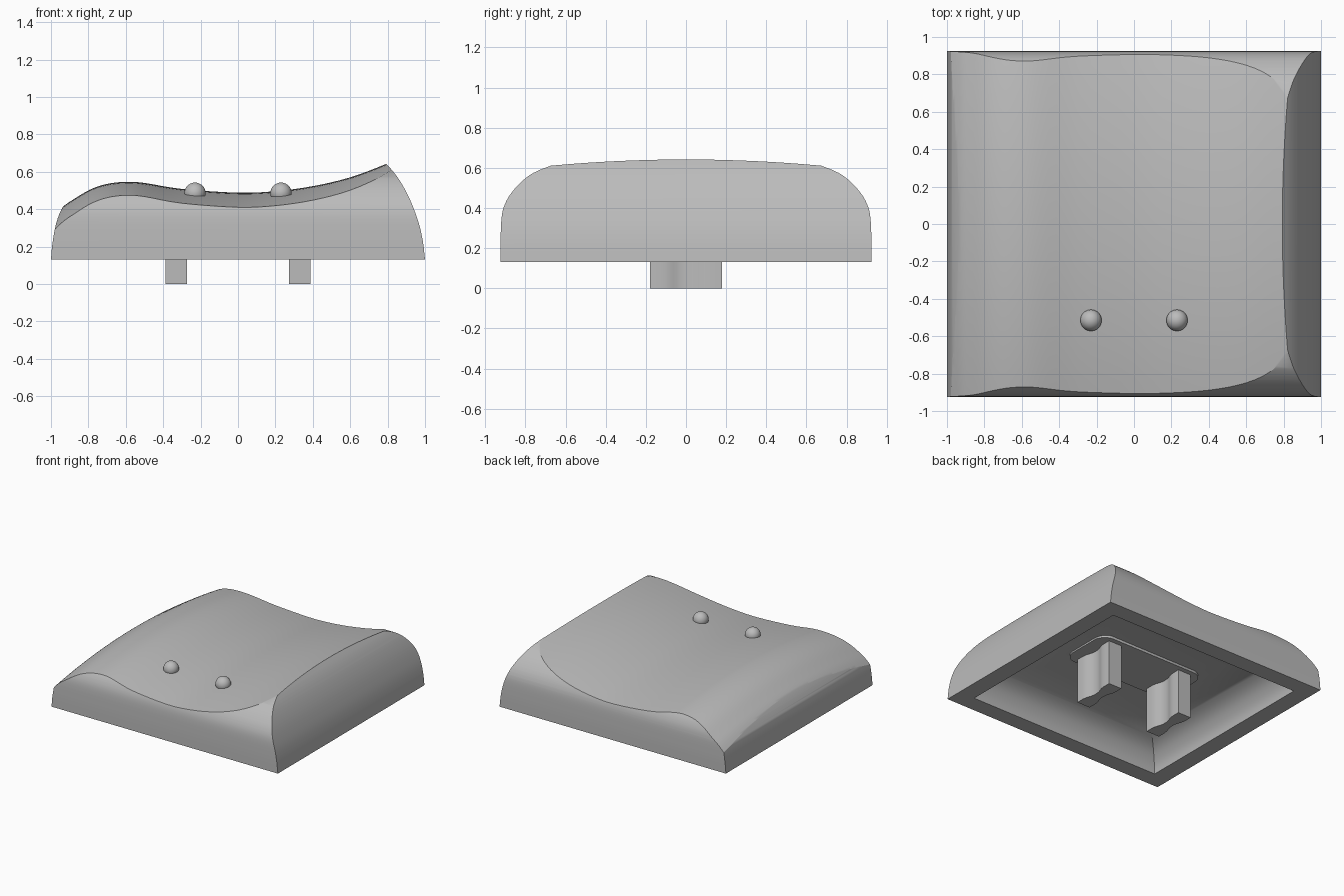
import bpy
import bmesh
import math
from mathutils import Vector

if "Cube" in bpy.data.objects:
    bpy.data.objects.remove(bpy.data.objects["Cube"])

grey = bpy.data.materials.new("light grey plastic")
grey.use_nodes = True
grey.diffuse_color = (0.5, 0.5, 0.5, 1)
grey.node_tree.nodes["Principled BSDF"].inputs["Base Color"].default_value = (0.5, 0.5, 0.5, 1)

BASE = 0.13


def finish(bm, name):
    bmesh.ops.recalc_face_normals(bm, faces=bm.faces)
    mesh = bpy.data.meshes.new(name)
    bm.to_mesh(mesh)
    bm.free()
    obj = bpy.data.objects.new(name, mesh)
    bpy.context.collection.objects.link(obj)
    mesh.materials.append(grey)
    return obj


def select(obj):
    bpy.ops.object.select_all(action="DESELECT")
    obj.select_set(True)
    bpy.context.view_layer.objects.active = obj


def smooth(obj, degrees=30):
    select(obj)
    bpy.ops.object.shade_smooth_by_angle(angle=math.radians(degrees))


def curve(points, steps=5):
    """Smooth curve through 2D points."""
    p = [Vector(q) for q in points]
    p = [2 * p[0] - p[1]] + p + [2 * p[-1] - p[-2]]
    out = []
    for a, b, c, d in zip(p, p[1:], p[2:], p[3:]):
        for i in range(steps):
            t = i / steps
            out.append(0.5 * (2 * b + (c - a) * t + (2 * a - 5 * b + 4 * c - d) * t ** 2
                              + (3 * b - a - 3 * c + d) * t ** 3))
    return out + [p[-2]]


def prism(name, outline, place, depth):
    """Extrude an outline; place(u, v, w) gives the 3D position."""
    bm = bmesh.new()
    ends = [[bm.verts.new(place(u, v, w)) for u, v in outline] for w in depth]
    for ring in ends:
        bm.faces.new(ring)
    n = len(outline)
    for i in range(n):
        j = (i + 1) % n
        bm.faces.new((ends[0][i], ends[0][j], ends[1][j], ends[1][i]))
    return finish(bm, name)


def boolean(target, cutter, operation):
    mod = target.modifiers.new(operation.lower(), "BOOLEAN")
    mod.object, mod.operation, mod.solver = cutter, operation, "EXACT"
    select(target)
    bpy.ops.object.modifier_apply(modifier=mod.name)
    bpy.data.objects.remove(cutter)


# Dished top: a ridge line swept along y, falling off towards front and back
ridge = curve([(-1.06, 0.28), (-1, 0.35), (-0.94, 0.41), (-0.88, 0.452), (-0.79, 0.505), (-0.7, 0.535),
               (-0.6, 0.546), (-0.5, 0.54), (-0.3, 0.508), (0, 0.488), (0.2, 0.496),
               (0.4, 0.523), (0.6, 0.57), (0.8, 0.645), (1.06, 0.76)], 4)
bm = bmesh.new()
rows = 28
grid = []
for i in range(rows + 1):
    y = -0.98 + 1.96 * i / rows
    grid.append([bm.verts.new((x, y, z - 0.095 * y * y)) for x, z in ridge])
for r0, r1 in zip(grid, grid[1:]):
    for k in range(len(r0) - 1):
        bm.faces.new((r0[k], r0[k + 1], r1[k + 1], r1[k]))
# Close the block under the top
rim = [e for e in bm.edges if e.is_boundary]
wall = bmesh.ops.extrude_edge_only(bm, edges=rim)["geom"]
low = [v for v in wall if isinstance(v, bmesh.types.BMVert)]
for v in low:
    v.co.z = 0
bmesh.ops.contextual_create(bm, geom=[e for e in wall if isinstance(e, bmesh.types.BMEdge)
                                      and e.is_boundary])
shell = finish(bm, "keycap_shell")

# Front and back walls
wall = curve([(0.925, BASE), (0.924, 0.25), (0.918, 0.36), (0.9, 0.425), (0.865, 0.482), (0.81, 0.54),
              (0.74, 0.585), (0.6, 0.635), (0.4, 0.69)])
outline = [(y, z) for y, z in wall] + [(-y, z) for y, z in reversed(wall)]
boolean(shell, prism("front_back_cutter", outline, lambda u, v, w: (w, u, v), (-1.2, 1.2)), "INTERSECT")

# Left and right walls
right_wall = curve([(-1, BASE), (-0.994, 0.2), (-0.98, 0.29), (-0.957, 0.37), (-0.92, 0.44), (-0.85, 0.54),
                    (-0.7, 0.75)])
left_wall = curve([(1, BASE), (0.988, 0.23), (0.965, 0.33), (0.92, 0.45), (0.86, 0.56), (0.79, 0.645),
                   (0.68, 0.75)])
outline = list(left_wall) + list(reversed(right_wall))
boolean(shell, prism("left_right_cutter", outline, lambda u, v, w: (u, w, v), (-1.2, 1.2)), "INTERSECT")

# Hollow underside with curved inner walls
bm = bmesh.new()
section = curve([(1.0, 0.05), (1.0, BASE), (0.98, 0.2), (0.93, 0.27), (0.85, 0.32), (0.72, 0.36),
                 (0.55, 0.38)], 4)
rings = [[bm.verts.new((sx * (0.86 - 1 + s), sy * (0.79 - 1 + s), z))
          for sx, sy in ((-1, -1), (1, -1), (1, 1), (-1, 1))] for s, z in section]
for a, b in zip(rings, rings[1:]):
    for i in range(4):
        j = (i + 1) % 4
        bm.faces.new((a[i], a[j], b[j], b[i]))
bm.faces.new(rings[0])
bm.faces.new(rings[-1])
boolean(shell, finish(bm, "hollow_cutter"), "DIFFERENCE")
smooth(shell)

# Rounded mounting pad on the ceiling of the hollow
corner = 0.1
pad = []
for k in range(32):
    a = 2 * math.pi * (k + 0.5) / 32
    cx, cy = math.cos(a), math.sin(a)
    pad.append((math.copysign(0.38, cx) + corner * cx, math.copysign(0.12, cy) + corner * cy))
smooth(prism("mounting_pad", pad, lambda u, v, w: (u, v, w), (0.36, 0.4)))

# Two waisted stems
side = curve([(0.058, -0.18), (0.058, -0.12), (0.052, -0.08), (0.036, -0.03), (0.036, 0.03),
              (0.052, 0.08), (0.058, 0.12), (0.058, 0.18)], 3)
waist = [(x, y) for x, y in side] + [(-x, y) for x, y in reversed(side)]
for label, x in (("right", -0.33), ("left", 0.33)):
    smooth(prism(label + "_stem", waist, lambda u, v, w: (x + u, v, w), (0, 0.39)))

# Two tactile bumps
for label, x in (("right", -0.23), ("left", 0.23)):
    bm = bmesh.new()
    bmesh.ops.create_uvsphere(bm, u_segments=32, v_segments=16, radius=0.057)
    bmesh.ops.translate(bm, verts=bm.verts, vec=(x, -0.515, 0.485))
    smooth(finish(bm, label + "_bump"), 60)
